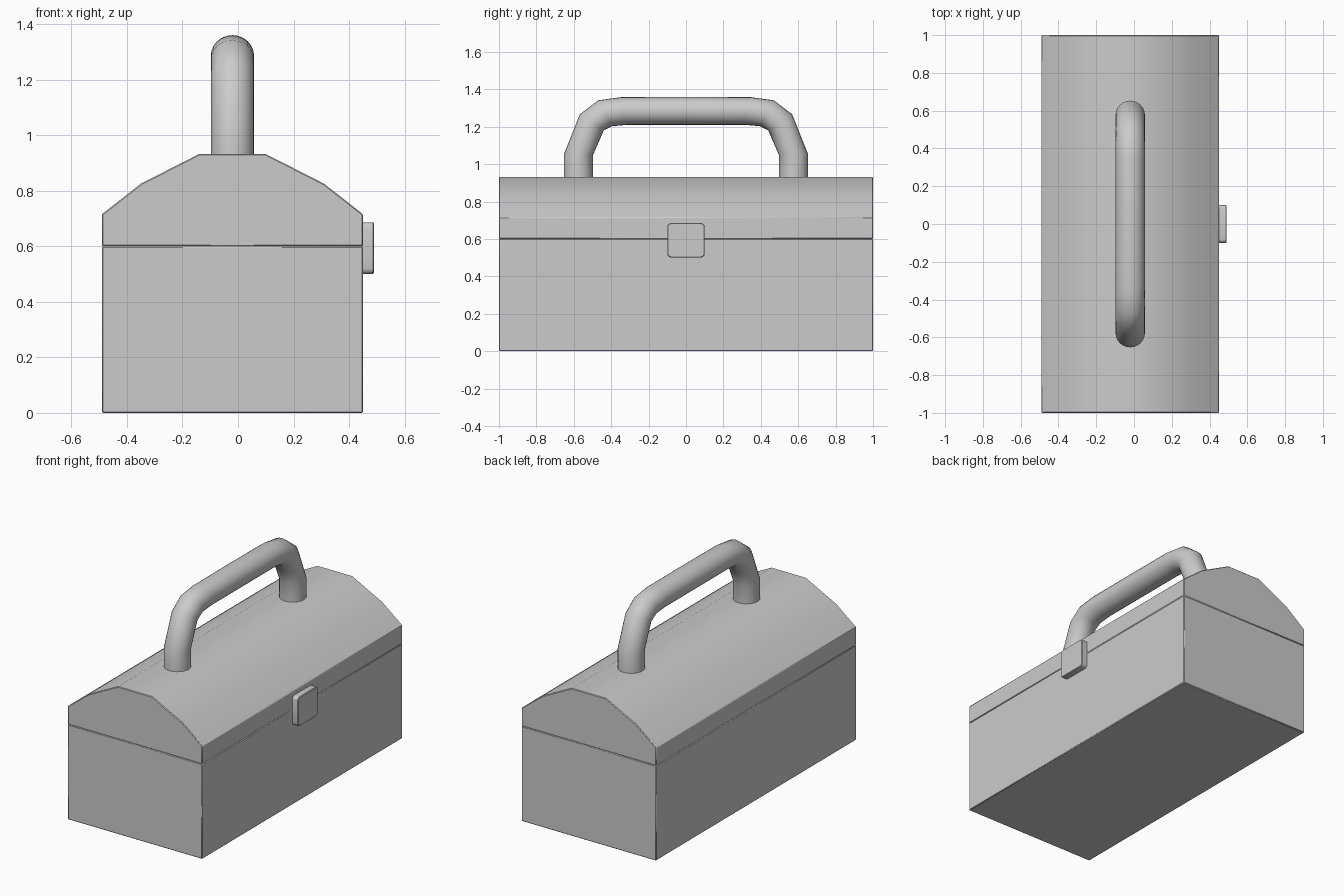
import bpy, math
from mathutils import Vector

if "Cube" in bpy.data.objects:
    bpy.data.objects.remove(bpy.data.objects["Cube"])

CX = -0.02  # centre line of the box and handle


def make_object(name, verts, faces, bevel=0.0, segments=1, angle=35):
    mesh = bpy.data.meshes.new(name)
    mesh.from_pydata(verts, [], faces)
    obj = bpy.data.objects.new(name, mesh)
    bpy.context.collection.objects.link(obj)
    if bevel:
        mod = obj.modifiers.new("bevel", 'BEVEL')
        mod.width = bevel
        mod.segments = segments
        mod.limit_method = 'ANGLE'
        mod.angle_limit = math.radians(40)
    bpy.ops.object.select_all(action='DESELECT')
    obj.select_set(True)
    bpy.context.view_layer.objects.active = obj
    bpy.ops.object.shade_smooth_by_angle(angle=math.radians(angle))
    return obj


def loft(rings):
    """Join equal vertex rings into a closed, capped solid."""
    n = len(rings[0])
    verts = [v for ring in rings for v in ring]
    faces = [(r * n + i, r * n + (i + 1) % n,
              (r + 1) * n + (i + 1) % n, (r + 1) * n + i)
             for r in range(len(rings) - 1) for i in range(n)]
    faces += [tuple(reversed(range(n))),
              tuple(range((len(rings) - 1) * n, len(rings) * n))]
    return verts, faces


def extrude_y(profile, half):
    """Extrude an x,z profile (clockwise seen from -y) along y."""
    return loft([[(x + CX, y, z) for x, z in profile] for y in (-half, half)])


# Box body
body = [(-0.47, 0), (-0.47, 0.6), (0.47, 0.6), (0.47, 0)]
make_object("box_body", *extrude_y(body[::-1], 1.0), bevel=0.004)

# Domed lid, faceted profile mirrored about the centre line
half = [(0.47, 0.6), (0.47, 0.715), (0.33, 0.825), (0.12, 0.932)]
lid = half + [(-x, z) for x, z in reversed(half)]
make_object("lid", *extrude_y(lid, 1.0), bevel=0.004)

# Front latch with rounded corners, straddling the lid seam
outline = []
r = 0.02
for k, (sy, sz) in enumerate([(1, 1), (-1, 1), (-1, -1), (1, -1)]):
    for j in range(4):
        a = math.radians(90 * k + 30 * j)
        outline.append((sy * (0.1 - r) + r * math.cos(a),
                        0.593 + sz * (0.0925 - r) + r * math.sin(a)))
make_object("latch", *loft([[(x, y, z) for y, z in outline] for x in (0.44, 0.49)]),
            bevel=0.004)

# Carry handle: rings spanned between outer and inner side points
half = [((0.653, 0.92), (0.497, 0.92)), ((0.653, 1.053), (0.497, 1.048)),
        ((0.567, 1.267), (0.44, 1.18)), ((0.47, 1.341), (0.396, 1.203)),
        ((0.348, 1.358), (0.315, 1.21))]
spans = half + [((0, 1.36), (0, 1.21))]
spans += [((-o[0], o[1]), (-i[0], i[1])) for o, i in reversed(half)]
rings = []
for outer, inner in spans:
    o, i = Vector((CX, *outer)), Vector((CX, *inner))
    mid, arm = (o + i) / 2, (o - i) / 2
    side = Vector((0.078, 0, 0))
    rings.append([mid + arm * math.cos(a) - side * math.sin(a)
                  for a in (math.tau * k / 24 for k in range(24))])
handle = make_object("handle", *loft(rings), angle=50)

# Consistent outward normals
import bmesh
for obj in bpy.context.collection.objects:
    bm = bmesh.new()
    bm.from_mesh(obj.data)
    bmesh.ops.recalc_face_normals(bm, faces=bm.faces)
    bm.to_mesh(obj.data)
    bm.free()
